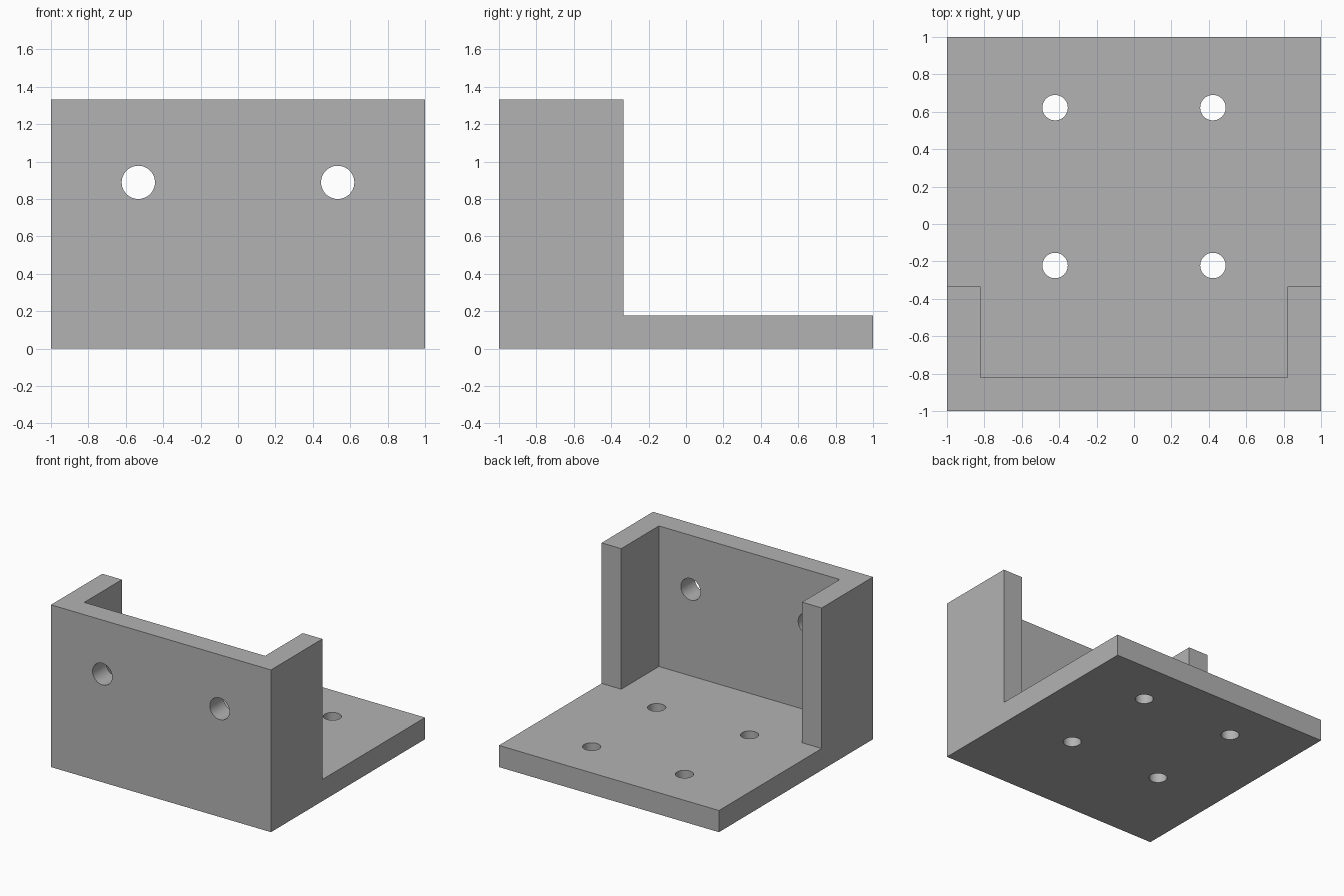
import bpy, bmesh, math
from mathutils import Matrix

if "Cube" in bpy.data.objects:
    bpy.data.objects.remove(bpy.data.objects["Cube"])

WALL, HEIGHT = 0.178, 1.333
INNER = 1 - WALL          # inside face of the walls
CHEEK_END = -0.333        # back end of the side walls

grey = bpy.data.materials.new("grey")
grey.diffuse_color = (0.45, 0.45, 0.45, 1)
grey.use_nodes = True
grey.node_tree.nodes["Principled BSDF"].inputs["Base Color"].default_value = grey.diffuse_color


def add_object(name, bm):
    bmesh.ops.recalc_face_normals(bm, faces=bm.faces)
    mesh = bpy.data.meshes.new(name)
    bm.to_mesh(mesh)
    bm.free()
    mesh.materials.append(grey)
    obj = bpy.data.objects.new(name, mesh)
    bpy.context.collection.objects.link(obj)
    return obj


def prism(name, outline, z0, z1):
    bm = bmesh.new()
    face = bm.faces.new([bm.verts.new((x, y, z0)) for x, y in outline])
    top = bmesh.ops.extrude_face_region(bm, geom=[face])["geom"]
    verts = [v for v in top if isinstance(v, bmesh.types.BMVert)]
    bmesh.ops.translate(bm, verts=verts, vec=(0, 0, z1 - z0))
    return add_object(name, bm)


def drill(name, radius, location, rotation=0):
    bm = bmesh.new()
    matrix = Matrix.Translation(location) @ Matrix.Rotation(rotation, 4, 'X')
    bmesh.ops.create_cone(bm, cap_ends=True, segments=48, radius1=radius,
                          radius2=radius, depth=0.6, matrix=matrix)
    return add_object(name, bm)


# Solid block that the bracket is cut from
bracket = prism("bracket", [(-1, -1), (1, -1), (1, 1), (-1, 1)], 0, HEIGHT)

# T-shaped space above the base plate, leaving the front wall and side cheeks
right_half = [(INNER, -INNER), (INNER, CHEEK_END), (1.2, CHEEK_END), (1.2, 1.2)]
left_half = [(-x, y) for x, y in reversed(right_half)]
cutters = [prism("space_cutter", right_half + left_half, WALL, 1.6)]

# Two holes in the front wall, four in the base plate
for x in (-0.533, 0.533):
    cutters.append(drill("wall_hole_cutter", 0.089, (x, -1, 0.889), math.pi / 2))
for x in (-0.422, 0.422):
    for y in (-0.222, 0.622):
        cutters.append(drill("base_hole_cutter", 0.068, (x, y, 0)))

for cutter in cutters:
    cutter.hide_render = True
    mod = bracket.modifiers.new(cutter.name, 'BOOLEAN')
    mod.operation, mod.solver, mod.object = 'DIFFERENCE', 'EXACT', cutter

# Apply the cuts, then remove the cutters
bpy.context.view_layer.update()
graph = bpy.context.evaluated_depsgraph_get()
result = bpy.data.meshes.new_from_object(bracket.evaluated_get(graph))
bracket.modifiers.clear()
bracket.data = result
for cutter in cutters:
    bpy.data.objects.remove(cutter)

# Smooth hole walls with sharp rims
bpy.context.view_layer.objects.active = bracket
bracket.select_set(True)
bpy.ops.object.shade_smooth_by_angle(angle=math.radians(30))
